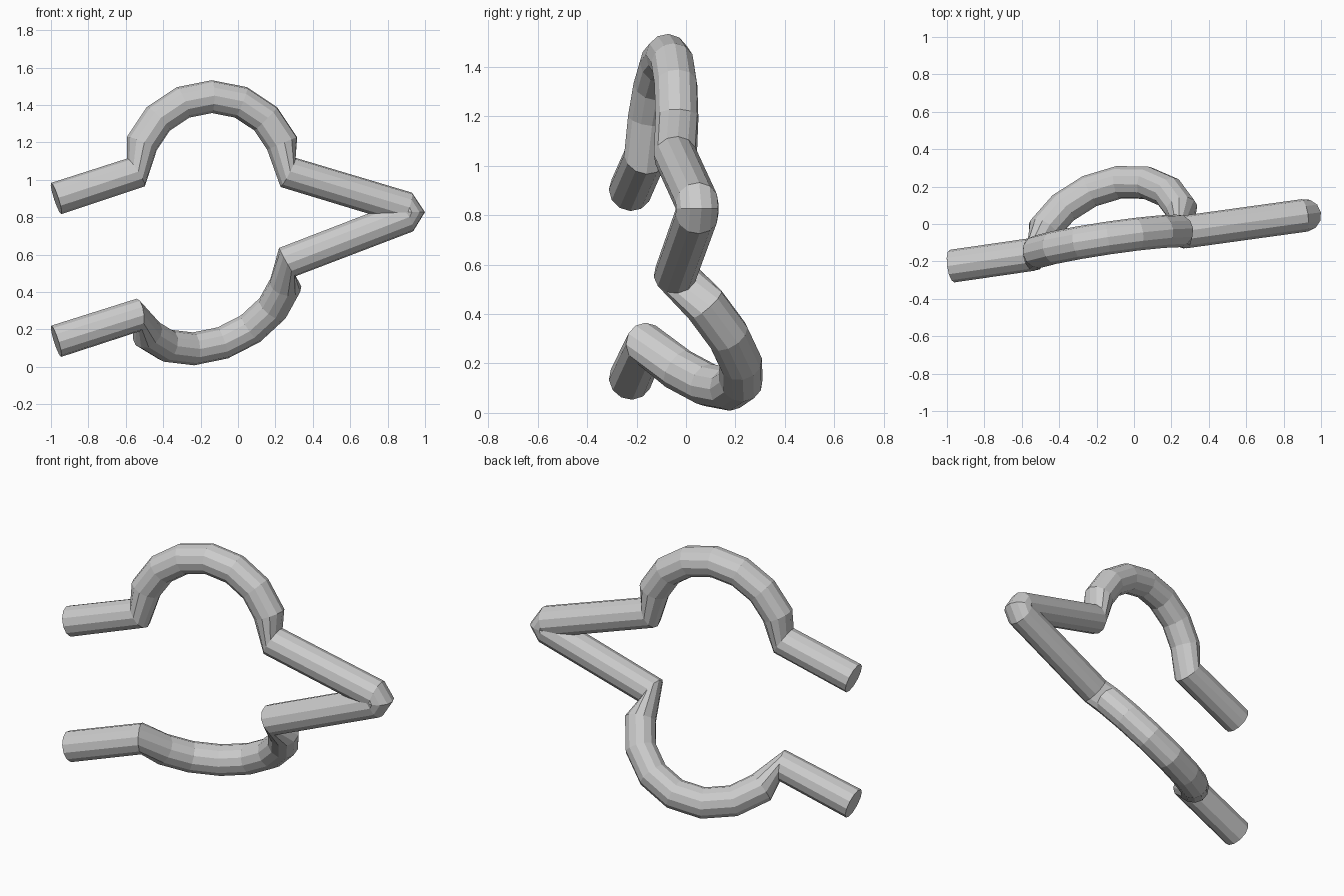
import bpy, bmesh
from math import sin, cos, pi
from mathutils import Vector

if "Cube" in bpy.data.objects:
    bpy.data.objects.remove(bpy.data.objects["Cube"])

RADIUS, SIDES, ARC_STEPS = 0.088, 12, 8


def arc(a, b, bulge):
    """Half ellipse from a to b, bulging along the given vector."""
    mid, half = (a + b) / 2, (a - b) / 2
    return [mid + half * cos(pi * i / ARC_STEPS) + bulge * sin(pi * i / ARC_STEPS)
            for i in range(ARC_STEPS + 1)]


def tube(name, path):
    """Sweep a constant ring along the path, with central-difference tangents."""
    bm = bmesh.new()
    rings, side, last = [], None, len(path) - 1
    prev = None
    for i, p in enumerate(path):
        t = (path[min(i + 1, last)] - path[max(i - 1, 0)]).normalized()
        if side is None:
            side = t.cross(Vector((0, 1, 0))).normalized()
        else:
            side = prev.rotation_difference(t) @ side
            side = (side - t * side.dot(t)).normalized()
        prev = t
        other = t.cross(side)
        rings.append([bm.verts.new(p + RADIUS * (side * cos(2 * pi * k / SIDES)
                                                 + other * sin(2 * pi * k / SIDES)))
                      for k in range(SIDES)])
    for r, s in zip(rings, rings[1:]):
        for k in range(SIDES):
            n = (k + 1) % SIDES
            bm.faces.new((r[k], r[n], s[n], s[k]))
    # flat end caps
    bm.faces.new(rings[0][::-1])
    bm.faces.new(rings[-1])
    bmesh.ops.recalc_face_normals(bm, faces=bm.faces)
    me = bpy.data.meshes.new(name)
    bm.to_mesh(me)
    bm.free()
    ob = bpy.data.objects.new(name, me)
    bpy.context.collection.objects.link(ob)
    return ob


V = Vector
# upper straight end and upright loop
path = [V((-0.972, -0.225, 0.90))]
path += arc(V((-0.545, -0.163, 1.04)), V((0.267, -0.043, 1.04)), V((0, 0.028, 0.405)))
# tight pointed turn
path += [V((0.904, 0.045, 0.848)), V((0.913, 0.046, 0.827)), V((0.904, 0.045, 0.806))]
# lower loop, tilted backwards, and lower straight end
path += arc(V((0.263, -0.043, 0.56)), V((-0.535, -0.161, 0.277)), V((0.055, 0.325, -0.29)))
path += [V((-0.972, -0.225, 0.137))]

tube("bent_tube", path)
